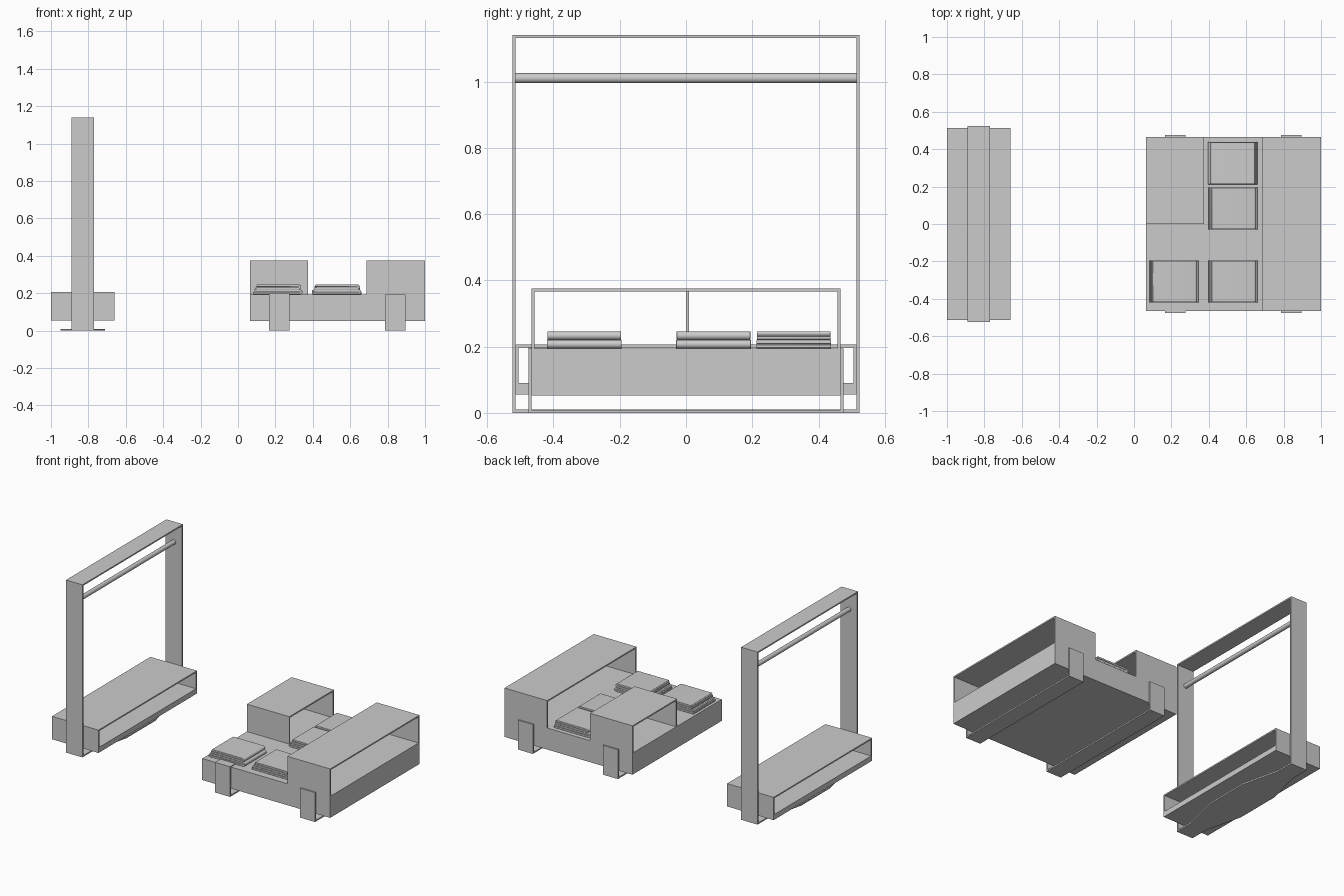
import bpy, bmesh, math

if "Cube" in bpy.data.objects:
    bpy.data.objects.remove(bpy.data.objects["Cube"])

T = 0.009  # sheet thickness


def finish(bm, name):
    bmesh.ops.recalc_face_normals(bm, faces=bm.faces)
    me = bpy.data.meshes.new(name)
    bm.to_mesh(me)
    bm.free()
    ob = bpy.data.objects.new(name, me)
    bpy.context.collection.objects.link(ob)
    return ob


def add_box(bm, x0, x1, y0, y1, z0, z1):
    vs = bmesh.ops.create_cube(bm, size=1)['verts']
    for v in vs:
        v.co.x = x0 if v.co.x < 0 else x1
        v.co.y = y0 if v.co.y < 0 else y1
        v.co.z = z0 if v.co.z < 0 else z1


def boxes(name, *specs):
    bm = bmesh.new()
    for s in specs:
        add_box(bm, *s)
    return finish(bm, name)


def prism(name, pts, vec):
    """Extrude a closed 3D outline along vec."""
    bm = bmesh.new()
    f = bm.faces.new([bm.verts.new(p) for p in pts])
    r = bmesh.ops.extrude_face_region(bm, geom=[f])
    bmesh.ops.translate(bm, vec=vec, verts=[e for e in r['geom'] if isinstance(e, bmesh.types.BMVert)])
    return finish(bm, name)


def yz_tube(name, x0, x1, outer, inner):
    """Rectangular ring in the yz plane, open along x. outer/inner = y0, y1, z0, z1."""
    (a, b, c, d), (e, f, g, h) = outer, inner
    bm = bmesh.new()
    rings = [[bm.verts.new((x, y, z)) for y, z in q]
             for x in (x0, x1)
             for q in (((a, c), (b, c), (b, d), (a, d)), ((e, g), (f, g), (f, h), (e, h)))]
    for i, j in ((0, 1), (1, 3), (3, 2), (2, 0)):
        for k in range(4):
            n = (k + 1) % 4
            bm.faces.new((rings[i][k], rings[i][n], rings[j][n], rings[j][k]))
    return finish(bm, name)


# ---- Clothes rack: upright hoop, bench box, rail and base plate
yz_tube("rack_frame", -0.89, -0.77, (-0.524, 0.524, 0, 1.14), (-0.515, 0.515, T, 1.131))
yz_tube("rack_bench", -1.0, -0.66, (-0.514, 0.514, 0.055, 0.206), (-0.505, 0.505, 0.09, 0.197))

bpy.ops.mesh.primitive_cylinder_add(vertices=24, radius=0.015, depth=1.03,
                                    location=(-0.83, 0, 1.01), rotation=(math.pi / 2, 0, 0))
rail = bpy.context.object
rail.name = "hanging_rail"
bpy.ops.object.shade_smooth_by_angle()

side = [(0.06, -0.52), (0.06, -0.40), (0.12, -0.15), (0.12, 0.15), (0.06, 0.40), (0.06, 0.52)]
outline = side + [(-x, y) for x, y in reversed(side)]
prism("rack_base_plate", [(-0.83 + x, y, 0) for x, y in outline], (0, 0, 0.0095))

# ---- Display platform
TOP = 0.194
boxes("platform", (0.065, 1.0, -0.466, 0.466, 0.052, TOP))

# Open-ended shelves standing on the platform (two sides and a lid)
for name, x0, x1, y0 in (("long_shelf", 0.688, 1.0, -0.466), ("short_shelf", 0.065, 0.375, 0.0)):
    prism(name, [(x0, y, z) for y, z in (
        (y0, TOP), (y0, 0.375), (0.466, 0.375), (0.466, TOP),
        (0.466 - T, TOP), (0.466 - T, 0.366), (y0 + T, 0.366), (y0 + T, TOP))], (x1 - x0, 0, 0))

# Strap legs bent under the platform
for name, x0, x1 in (("left_leg", 0.165, 0.275), ("right_leg", 0.786, 0.896)):
    prism(name, [(x0, y, z) for y, z in (
        (-0.475, TOP), (-0.475, 0), (0.475, 0), (0.475, TOP),
        (0.466, TOP), (0.466, T), (-0.466, T), (-0.466, TOP))], (x1 - x0, 0, 0))
boxes("left_leg_hook", (0.165, 0.275, -0.475, -0.40, TOP, TOP + 0.005))


# ---- Folded garments: U-shaped fold profile extruded along y
def folded(name, cx, cy, z, w, d, h, flip):
    hw, r, gap = w / 2, h / 2, 0.0012
    arc = [(hw - r + r * math.cos(a), r + r * math.sin(a))
           for a in (math.radians(-90 + 22.5 * i) for i in range(9))]
    prof = [(-hw + 0.003, 0)] + arc + [(-hw + 0.008, h), (-hw + 0.005, h - 0.005),
            (-hw + 0.005, r + gap), (hw - r, r + gap), (hw - r, r - gap),
            (-hw, r - gap), (-hw, 0.003)]
    ob = prism(name, [(cx + flip * x, cy - d / 2, z + zz) for x, zz in prof], (0, d, 0))
    m = ob.modifiers.new("soft_edge", 'BEVEL')
    m.width = 0.004
    m.segments = 2
    m.limit_method = 'ANGLE'
    m.angle_limit = math.radians(50)
    bpy.ops.object.select_all(action='DESELECT')
    ob.select_set(True)
    bpy.context.view_layer.objects.active = ob
    bpy.ops.object.shade_smooth_by_angle()


for i, (cx, cy, flip) in enumerate(((0.212, -0.307, 1), (0.527, -0.307, 1),
                                    (0.527, 0.083, 1), (0.527, 0.325, -1))):
    folded(f"folded_garment_lower_{i}", cx, cy, TOP, 0.265, 0.226, 0.026, flip)
    folded(f"folded_garment_upper_{i}", cx + 0.004, cy, TOP + 0.026, 0.243, 0.222, 0.026, flip)
